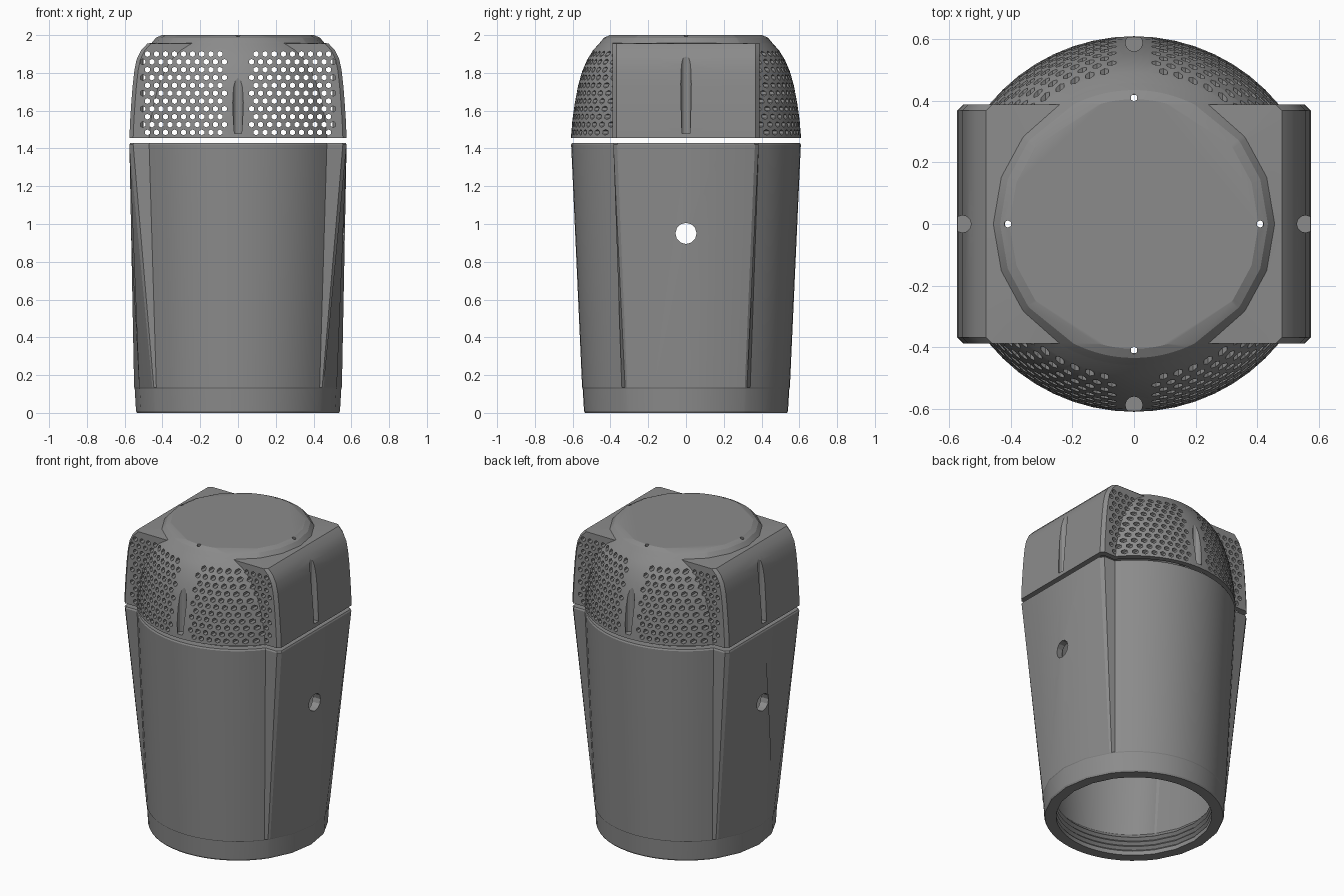
import bpy, bmesh
from math import sin, cos, asin, atan2, pi, sqrt
from mathutils import Matrix

if "Cube" in bpy.data.objects:
    bpy.data.objects.remove(bpy.data.objects["Cube"])

grey = bpy.data.materials.new("dark_grey")
grey.diffuse_color = (0.26, 0.26, 0.26, 1)
grey.use_nodes = True
grey.node_tree.nodes["Principled BSDF"].inputs["Base Color"].default_value = grey.diffuse_color


def section(z, R, X, Y, c=0.02, circle=False):
    """Round plan with a flat-sided box through it; one quadrant mirrored to a ring."""
    n, a1, ac = 8, asin(Y / R), atan2(Y, X)
    if circle:
        angs = [0, ac / 2, ac * 0.96, ac] + [a1]
        q = [(R * cos(a), R * sin(a)) for a in angs]
    else:
        q = [(X, 0), (X, Y / 2), (X, Y - c), (X - c, Y), (sqrt(R * R - Y * Y), Y)]
    for i in range(1, n + 1):
        a = a1 + (pi / 2 - a1) * i / n
        q.append((R * cos(a), R * sin(a)))
    q[-1] = (0, R)
    half = q + [(-x, y) for x, y in q[-2::-1]]
    ring = half + [(x, -y) for x, y in half[-2:0:-1]]
    return [(x, y, z) for x, y in ring]


def finish(name, bm):
    bmesh.ops.recalc_face_normals(bm, faces=bm.faces)
    me = bpy.data.meshes.new(name)
    bm.to_mesh(me)
    bm.free()
    me.materials.append(grey)
    ob = bpy.data.objects.new(name, me)
    bpy.context.collection.objects.link(ob)
    return ob


def loft(name, rings, closed):
    """Skin rings; closed joins last ring to first, otherwise both ends are capped."""
    bm = bmesh.new()
    vs = [[bm.verts.new(p) for p in r] for r in rings]
    n = len(vs[0])
    pairs = list(zip(vs, vs[1:])) + ([(vs[-1], vs[0])] if closed else [])
    for a, b in pairs:
        for i in range(n):
            j = (i + 1) % n
            bm.faces.new((a[i], a[j], b[j], b[i]))
    if not closed:
        bm.faces.new(vs[0])
        bm.faces.new(vs[-1])
    return finish(name, bm)


def rod(bm, centre, r, length, axis='Z', n=12):
    rot = {'Z': Matrix(), 'X': Matrix.Rotation(pi / 2, 4, 'Y'),
           'Y': Matrix.Rotation(pi / 2, 4, 'X')}[axis]
    bmesh.ops.create_cone(bm, cap_ends=True, segments=n, radius1=r, radius2=r,
                          depth=length, matrix=Matrix.Translation(centre) @ rot)


def select(ob):
    bpy.ops.object.select_all(action='DESELECT')
    bpy.context.view_layer.objects.active = ob
    ob.select_set(True)


def boolean(ob, cutter, op='DIFFERENCE'):
    cutter.hide_render = True
    m = ob.modifiers.new(op.lower(), 'BOOLEAN')
    m.object, m.operation, m.solver = cutter, op, 'EXACT'
    select(ob)
    bpy.ops.object.modifier_apply(modifier=m.name)


# Body: hollow sleeve, round at the foot and flat-sided at the top
def foot(z, r):
    return section(z, r, 0.47, 0.34, circle=True)


rings = [foot(0, 0.535), foot(0.01, 0.54), foot(0.13, 0.547), foot(0.135, 0.55),
         section(1.42, 0.608, 0.575, 0.385), section(1.43, 0.603, 0.57, 0.38),
         section(1.43, 0.56, 0.53, 0.34), foot(0.16, 0.50)]
# Thread ridges inside the foot
for i in range(4):
    z = 0.14 - i * 0.032
    rings += [foot(z, 0.485), foot(z - 0.016, 0.468)]
rings.append(foot(0, 0.468))
body = loft("body", rings, True)

# Side holes through the body
bm = bmesh.new()
rod(bm, (0, 0, 0.95), 0.056, 1.6, 'X')
side_hole = finish("side_hole_cutter", bm)
boolean(body, side_hole)

# Lid: domed front and back, flat sides with rounded shoulders, raised round top
Z0, T = 1.455, 0.035
PROFILE = [(1.455, 0.61, 0.575), (1.55, 0.603, 0.571), (1.64, 0.59, 0.565),
           (1.73, 0.573, 0.558), (1.81, 0.549, 0.549), (1.87, 0.523, 0.537),
           (1.92, 0.492, 0.513), (1.955, 0.46, 0.48)]
TOP = [(1.959, 0.457), (1.985, 0.435), (2.0, 0.405)]


def lid_rings(t):
    k = 1 - t / 0.545
    zz = lambda z: Z0 + (z - Z0) * k
    out = [section(zz(z), R - t, X - t, 0.388 - t) for z, R, X in PROFILE]
    return out + [section(zz(z), R - t, 0.48 - t, 0.388 - t, circle=True) for z, R in TOP]


lid = loft("lid", lid_rings(T)[::-1] + lid_rings(0), False)
envelope = loft("lid_envelope", lid_rings(0), False)

# Screw channel positions, one per side
SPOTS = [(0, -0.588), (0, 0.588), (-0.557, 0), (0.557, 0)]

# Bosses behind the screw channels, trimmed to the lid surface
bm = bmesh.new()
for x, y in SPOTS:
    rod(bm, (x * 0.99, y * 0.99, 1.68), 0.05, 0.45)
bosses = finish("screw_bosses", bm)
boolean(bosses, envelope, 'INTERSECT')

# Channel cutters
bm = bmesh.new()
for x, y in SPOTS:
    rod(bm, (x, y, 1.775), 0.028, 0.59)
channels = finish("channel_cutter", bm)

# Grille holes, and small vents in the top
bm = bmesh.new()
for row in range(11):
    z = 1.485 + row * 0.0415
    for col in range(-11, 12):
        x = (col + 0.5 * (row % 2)) * 0.048
        if 0.052 < abs(x) < 0.51:
            rod(bm, (x, 0, z), 0.0155, 1.5, 'Y', 6)
for x, y in [(0.41, 0), (-0.41, 0), (0, 0.41), (0, -0.41)]:
    rod(bm, (x, y, 2.02), 0.012, 0.18, 'Z', 6)
grille = finish("grille_cutter", bm)

boolean(lid, channels)
boolean(lid, grille)
boolean(bosses, channels)

for ob in (side_hole, envelope, channels, grille):
    bpy.data.objects.remove(ob)
for ob in (body, lid, bosses):
    select(ob)
    bpy.ops.object.shade_smooth_by_angle(angle=0.4)
